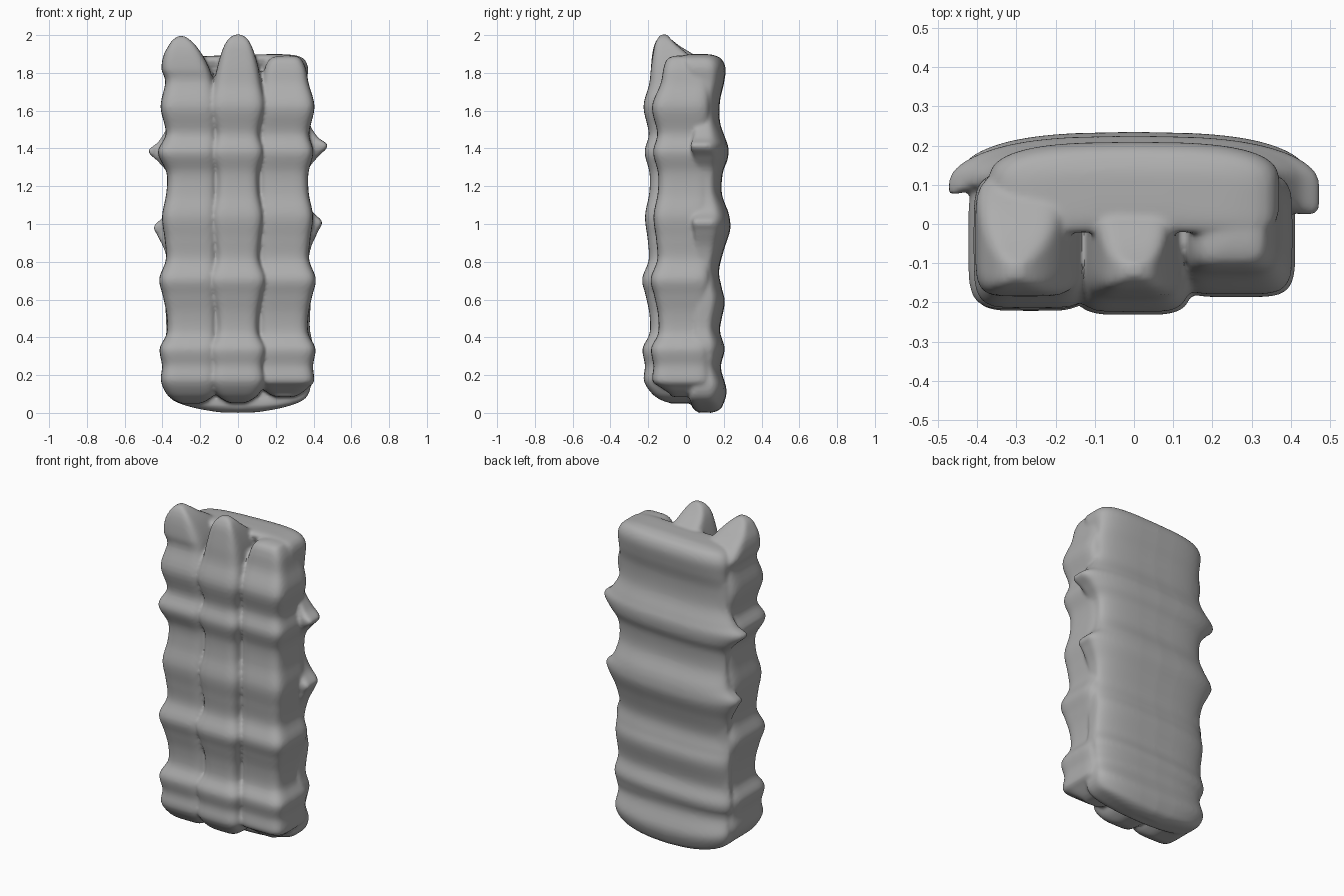
import bpy, bmesh, math

stone = bpy.data.materials.new("grey")
stone.diffuse_color = (0.42, 0.42, 0.42, 1)
parts = []


def spline(rows, steps=5):
    """Catmull-Rom through the control rows."""
    out = []
    n = len(rows)
    for i in range(n - 1):
        a, b, c, d = (rows[min(max(i + k, 0), n - 1)] for k in (-1, 0, 1, 2))
        for s in range(steps):
            t = s / steps
            out.append([0.5 * (2 * q + (r - p) * t + (2 * p - 5 * q + 4 * r - w) * t * t
                               + (3 * q - p - 3 * r + w) * t ** 3)
                        for p, q, r, w in zip(a, b, c, d)])
    return out + [list(rows[-1])]


def loft(name, rows, power, bend=None, seg=48):
    """Skin rounded-box rings; each row is z, x min, x max, y min, y max."""
    bm = bmesh.new()
    rings = []
    for z, x0, x1, y0, y1 in spline(rows):
        ring = []
        for k in range(seg):
            a = 2 * math.pi * k / seg
            c, s = math.cos(a), math.sin(a)
            x = (x0 + x1) / 2 + (x1 - x0) / 2 * math.copysign(abs(c) ** (2 / power), c)
            y = (y0 + y1) / 2 + (y1 - y0) / 2 * math.copysign(abs(s) ** (2 / power), s)
            p = (x, y, z)
            ring.append(bm.verts.new(bend(*p) if bend else p))
        rings.append(ring)
    for lo, hi in zip(rings, rings[1:]):
        for k in range(seg):
            j = (k + 1) % seg
            bm.faces.new((lo[k], lo[j], hi[j], hi[k]))
    bm.faces.new(rings[0][::-1])
    bm.faces.new(rings[-1])
    me = bpy.data.meshes.new(name)
    bm.to_mesh(me)
    bm.free()
    me.materials.append(stone)
    ob = bpy.data.objects.new(name, me)
    bpy.context.collection.objects.link(ob)
    parts.append(ob)


# Shared ripple: height, outward swell
RIPPLE = [(0.17, 0.018), (0.25, 0.012), (0.34, 0.025), (0.42, -0.012), (0.52, -0.012),
          (0.62, 0.008), (0.71, 0.027), (0.81, -0.008), (0.92, -0.002), (1.04, 0.012),
          (1.16, -0.010), (1.27, -0.012), (1.38, 0.014), (1.48, -0.008), (1.62, 0.02)]


def column(name, x0, x1, y0, top, base, left=1, right=1, extra=0):
    """Rippled column; left and right scale the swell of each side."""
    rows = [(base, x0 + 0.09, x1 - 0.09, -0.08, 0.06),
            (base + 0.015, x0 + 0.055, x1 - 0.055, y0 + 0.075, 0.09),
            (base + 0.05, x0 + 0.012, x1 - 0.012, y0 + 0.025, 0.12)]
    for z, s in RIPPLE:
        e = extra if z == 1.38 else 0
        rows.append((z, x0 - s * left - e, x1 + s * right, y0 - s - e / 2, 0.13))
    loft(name, rows + top, 5)


# Three rippled front columns
column("left_column", -0.39, -0.11, -0.195,
       [(1.75, -0.385, -0.13, -0.18, 0.13), (1.82, -0.405, -0.15, -0.185, 0.12),
        (1.89, -0.395, -0.185, -0.18, 0.05), (1.94, -0.37, -0.22, -0.17, -0.03),
        (1.975, -0.345, -0.255, -0.155, -0.075), (1.995, -0.315, -0.285, -0.135, -0.10)],
       0.05, 1, 0, 0.02)
column("middle_column", -0.13, 0.125, -0.205,
       [(1.74, -0.13, 0.125, -0.195, 0.12), (1.83, -0.11, 0.108, -0.185, 0.09),
        (1.90, -0.09, 0.088, -0.175, 0.01), (1.95, -0.07, 0.068, -0.165, -0.05),
        (1.985, -0.045, 0.045, -0.148, -0.085), (2.003, -0.015, 0.015, -0.13, -0.10)], 0.052)
column("right_column", 0.11, 0.385, -0.16,
       [(1.74, 0.125, 0.375, -0.135, 0.13), (1.82, 0.14, 0.36, -0.12, 0.13),
        (1.865, 0.16, 0.34, -0.105, 0.12), (1.885, 0.19, 0.32, -0.08, 0.10),
        (1.892, 0.24, 0.28, -0.04, 0.04)], 0.085, 0, 1)


# Rear slab with side ridges, bowed back and underside, left ridges set further back
def bow(x, y, z):
    u = (x / 0.4) ** 2
    lift = 0.06 * u * max(0.0, 1 - z / 0.25)
    if x < 0 and y < 0.17 and 0.3 < z < 1.7:
        y += (0.17 - y) * 0.6 * min(1, u)
    return (x, y - 0.02 * u - 0.02 * u * u, z + lift + 0.012 * x / 0.4 * (z > 0.3))


SLAB = [(0.0, 0.10, 0.07, 0.13), (0.012, 0.28, 0.05, 0.17), (0.04, 0.36, 0.03, 0.195),
        (0.12, 0.385, 0.04, 0.215), (0.24, 0.375, 0.06, 0.185), (0.34, 0.395, 0.06, 0.205),
        (0.44, 0.38, 0.06, 0.18), (0.58, 0.385, 0.06, 0.205), (0.66, 0.385, 0.06, 0.19),
        (0.75, 0.37, 0.06, 0.175), (0.86, 0.385, 0.06, 0.20), (0.95, 0.425, 0.06, 0.23),
        (1.0, 0.445, 0.06, 0.235), (1.06, 0.39, 0.06, 0.225), (1.16, 0.365, 0.06, 0.19),
        (1.27, 0.37, 0.06, 0.195), (1.34, 0.42, 0.06, 0.22), (1.40, 0.475, 0.06, 0.225),
        (1.45, 0.42, 0.06, 0.21), (1.54, 0.37, 0.06, 0.18), (1.65, 0.365, 0.06, 0.18),
        (1.74, 0.365, 0.04, 0.20), (1.82, 0.37, 0.0, 0.21), (1.87, 0.34, -0.02, 0.19),
        (1.89, 0.26, 0.0, 0.15), (1.895, 0.1, 0.05, 0.12)]
loft("rear_slab", [(z, -w, w, y0, y1) for z, w, y0, y1 in SLAB], 5, bow, 96)

# Fuse the parts into one softly worn body
for ob in parts:
    ob.select_set(True)
body = parts[1]
bpy.context.view_layer.objects.active = body
bpy.ops.object.join()
body.name = "fused_columns"
fuse = body.modifiers.new("fuse", 'REMESH')
fuse.mode = 'VOXEL'
fuse.voxel_size = 0.01
soft = body.modifiers.new("soften", 'SMOOTH')
soft.factor = 0.5
soft.iterations = 4
for m in ("fuse", "soften"):
    bpy.ops.object.modifier_apply(modifier=m)
bpy.ops.object.shade_smooth_by_angle(angle=math.radians(50))
